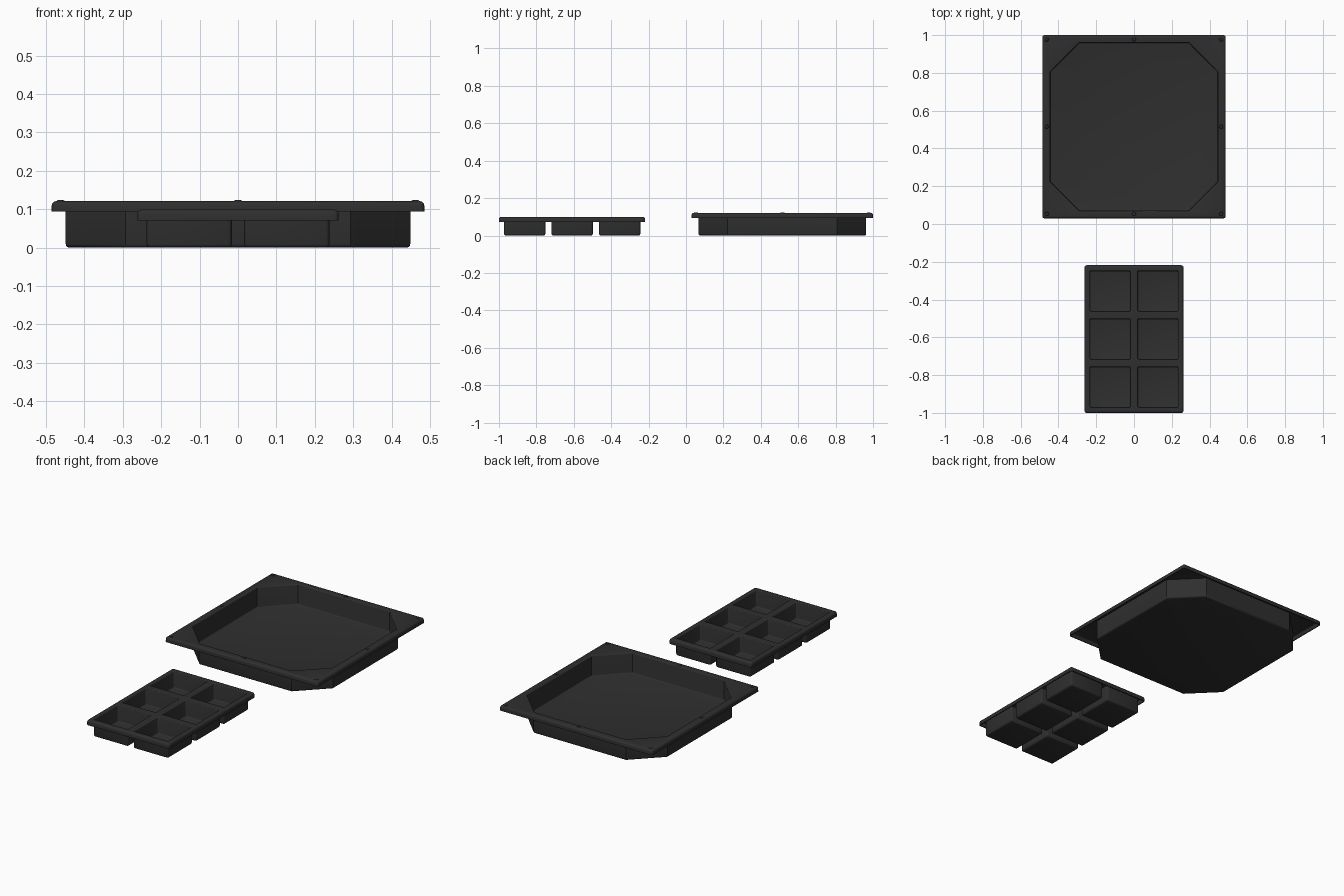
import bpy, bmesh, math

if "Cube" in bpy.data.objects:
    bpy.data.objects.remove(bpy.data.objects["Cube"])

T = 0.005  # sheet thickness

plastic = bpy.data.materials.new("dark grey plastic")
plastic.diffuse_color = (0.028, 0.028, 0.028, 1)
plastic.use_nodes = True
plastic.node_tree.nodes["Principled BSDF"].inputs["Base Color"].default_value = plastic.diffuse_color


def add_face(bm, pts):
    return bm.faces.new([bm.verts.new(p) for p in pts])


def tray(name, plate, wells, hx, hy, top, skirt, loc_y, rim_r, well_r):
    """Vacuum-formed sheet: flat plate polygons, sunk wells and a turned-down skirt."""
    bm = bmesh.new()
    for poly in plate:
        add_face(bm, [(x, y, top) for x, y in poly])
    for poly in wells:
        add_face(bm, [(x, y, T) for x, y in poly])
        for (ax, ay), (bx, by) in zip(poly, poly[1:] + poly[:1]):
            add_face(bm, [(ax, ay, top), (bx, by, top), (bx, by, T), (ax, ay, T)])
    bmesh.ops.remove_doubles(bm, verts=bm.verts[:], dist=1e-5)
    # skirt around the outer border
    border = [e for e in bm.edges if e.is_boundary]
    res = bmesh.ops.extrude_edge_only(bm, edges=border)
    for v in res["geom"]:
        if isinstance(v, bmesh.types.BMVert):
            v.co.z = skirt
    bmesh.ops.recalc_face_normals(bm, faces=bm.faces[:])
    bm.normal_update()
    flat = max(bm.faces, key=lambda f: f.calc_center_median().z)
    if flat.normal.z < 0:
        bmesh.ops.reverse_faces(bm, faces=bm.faces[:])
        bm.normal_update()

    def sharp(outer):
        out = []
        for e in bm.edges:
            if len(e.link_faces) != 2 or e.calc_face_angle(0) < 0.9:
                continue
            m = (e.verts[0].co + e.verts[1].co) / 2
            on_rim = max(abs(m.x) / hx, abs(m.y) / hy) > 0.999
            if on_rim == outer:
                out.append(e)
        return out

    # soften the wells first, then the rim
    for edges, r in ((sharp(False), well_r), (sharp(True), rim_r)):
        bmesh.ops.bevel(bm, geom=edges, offset=r, offset_type='OFFSET', segments=3,
                        profile=0.5, affect='EDGES', clamp_overlap=True)
    me = bpy.data.meshes.new(name)
    bm.to_mesh(me)
    bm.free()
    ob = bpy.data.objects.new(name, me)
    ob.location.y = loc_y
    me.materials.append(plastic)
    bpy.context.collection.objects.link(ob)
    for o in bpy.context.selected_objects:
        o.select_set(False)
    ob.select_set(True)
    bpy.context.view_layer.objects.active = ob
    mod = ob.modifiers.new("sheet", 'SOLIDIFY')
    mod.thickness, mod.offset = T, -1
    bpy.ops.object.modifier_apply(modifier=mod.name)
    bpy.ops.object.shade_smooth_by_angle(angle=math.radians(35))
    return ob


# large saucer: square rim around an octagonal basin
R, A, B = 0.485, 0.444, 0.291
corners = [(-R, -R), (R, -R), (R, R), (-R, R)]
octa = [(-B, -A), (B, -A), (A, -B), (A, B), (B, A), (-B, A), (-A, B), (-A, -B)]
plate = []
for i in range(4):
    a, b = octa[2 * i], octa[2 * i + 1]
    plate.append([corners[i], corners[(i + 1) % 4], b, a])
    plate.append([corners[(i + 1) % 4], octa[(2 * i + 2) % 8], b])
tray("saucer_tray", plate, [octa], R, R, 0.121, 0.094, 0.515, 0.011, 0.005)

# small stacking studs on the saucer rim corners and mid-sides
bm = bmesh.new()
for i in (-1, 0, 1):
    for j in (-1, 0, 1):
        if i or j:
            d = bmesh.ops.create_cone(bm, cap_ends=True, segments=16, radius1=0.013,
                                      radius2=0.008, depth=0.004)
            bmesh.ops.translate(bm, verts=d["verts"],
                                vec=(i * 0.462, 0.515 + j * 0.462, 0.1215))
me = bpy.data.meshes.new("rim_studs")
bm.to_mesh(me)
bm.free()
me.materials.append(plastic)
bpy.context.collection.objects.link(bpy.data.objects.new("rim_studs", me))

# six-cell seed tray: grid of plate strips with a sunk cell in every odd square
HX, HY, C, S = 0.262, 0.391, 0.106, 0.254
xs = [-HX] + [c + s * C for c in (-S / 2, S / 2) for s in (-1, 1)] + [HX]
ys = [-HY] + [c + s * C for c in (-S, 0, S) for s in (-1, 1)] + [HY]
plate, wells = [], []
for i in range(len(xs) - 1):
    for j in range(len(ys) - 1):
        q = [(xs[i], ys[j]), (xs[i + 1], ys[j]), (xs[i + 1], ys[j + 1]), (xs[i], ys[j + 1])]
        (wells if i % 2 and j % 2 else plate).append(q)
tray("cell_tray", plate, wells, HX, HY, 0.099, 0.071, -0.609, 0.011, 0.005)
